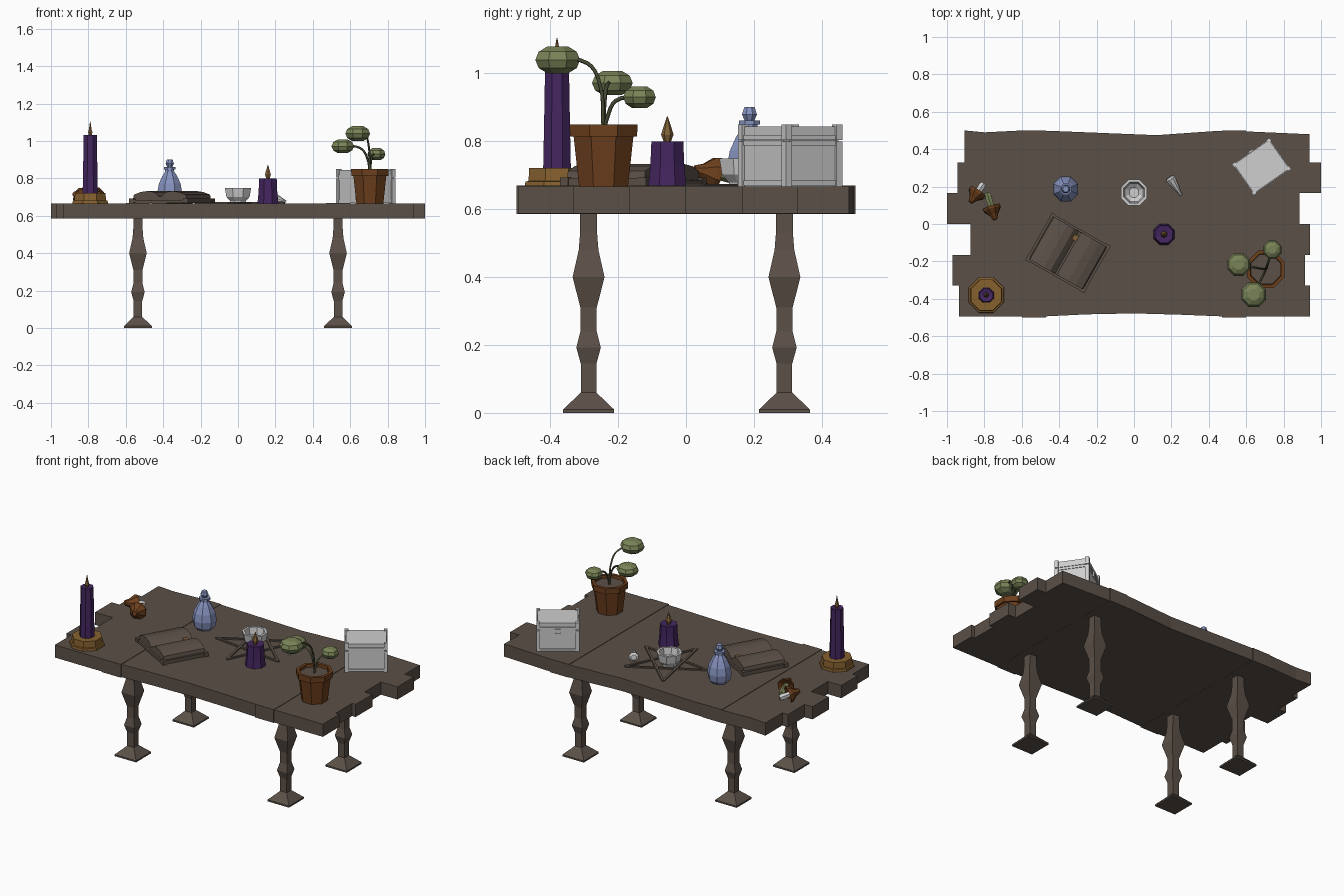
import bpy, bmesh, math
from mathutils import Vector, Matrix

if "Cube" in bpy.data.objects:
    bpy.data.objects.remove(bpy.data.objects["Cube"])

def material(name, rgb):
    m = bpy.data.materials.new(name)
    m.diffuse_color = (*rgb, 1)
    m.use_nodes = True
    m.node_tree.nodes["Principled BSDF"].inputs["Base Color"].default_value = m.diffuse_color
    return m

WOOD = material("brown wood", (0.105, 0.08, 0.064))
PURPLE = material("purple wax", (0.058, 0.019, 0.115))
GOLD = material("dull gold", (0.24, 0.12, 0.028))
CLAY = material("terracotta", (0.15, 0.05, 0.012))
GREEN = material("leaf green", (0.19, 0.23, 0.095))
STEM = material("dark stem green", (0.06, 0.07, 0.035))
BLUE = material("blue glass", (0.24, 0.29, 0.52))
WHITE = material("pale grey", (0.62, 0.62, 0.62))
FLAME = material("flame tan", (0.22, 0.12, 0.04))

T = 0.667  # height of the table surface

def finish(name, bm, mat, matrix=Matrix()):
    bmesh.ops.recalc_face_normals(bm, faces=bm.faces)
    me = bpy.data.meshes.new(name)
    bm.to_mesh(me)
    bm.free()
    me.materials.append(mat)
    ob = bpy.data.objects.new(name, me)
    ob.matrix_world = matrix
    bpy.context.collection.objects.link(ob)
    return ob

def lathe(name, profile, loc, mat, n=8, direction=(0, 0, 1)):
    """Stack of n-sided rings; profile holds (flat-to-flat radius, height)."""
    bm = bmesh.new()
    k = 1 / math.cos(math.pi / n)
    rings = [[bm.verts.new((r * k * math.cos((i + .5) * math.tau / n),
                            r * k * math.sin((i + .5) * math.tau / n), z))
              for i in range(n)] for r, z in profile]
    for a, b in zip(rings, rings[1:]):
        for i in range(n):
            j = (i + 1) % n
            bm.faces.new((a[i], a[j], b[j], b[i]))
    bm.faces.new(rings[0][::-1])
    bm.faces.new(rings[-1])
    d = Vector(direction)
    rot = Matrix() if d.x == d.y == 0 else d.to_track_quat('Z', 'Y').to_matrix().to_4x4()
    return finish(name, bm, mat, Matrix.Translation(loc) @ rot)

def prism(name, points, depth, mat, matrix=Matrix()):
    """Closed 2D outline pushed along z."""
    bm = bmesh.new()
    f = bm.faces.new([bm.verts.new((x, y, 0)) for x, y in points])
    ext = bmesh.ops.extrude_face_region(bm, geom=[f])['geom']
    bmesh.ops.translate(bm, vec=(0, 0, depth), verts=[v for v in ext if isinstance(v, bmesh.types.BMVert)])
    return finish(name, bm, mat, matrix)

def box(name, centre, size, mat, matrix=Matrix()):
    bm = bmesh.new()
    bmesh.ops.create_cube(bm, size=1)
    bmesh.ops.scale(bm, vec=size, verts=bm.verts)
    return finish(name, bm, mat, matrix @ Matrix.Translation(centre))

# Table top with ragged ends, six steps on each side
rows = [0.5, 0.33, 0.165, 0, -0.167, -0.33, -0.495]
left = [-0.905, -0.945, -1.0, -0.875, -0.97, -0.935]
right = [0.937, 1.0, 0.885, 0.94, 0.915, 0.94]
outline = []
for i, x in enumerate(left):
    outline += [(x, rows[i]), (x, rows[i + 1])]
outline += [(-0.5, -0.495), (-0.25, -0.483), (0, -0.478), (0.25, -0.485), (0.5, -0.495)]
for i in range(5, -1, -1):
    outline += [(right[i], rows[i + 1]), (right[i], rows[i] if i else 0.48)]
outline += [(0.6, 0.495), (0.45, 0.498), (0.12, 0.475), (-0.45, 0.498), (-0.6, 0.5), (-0.8, 0.49)]
prism("table_top", outline, T - 0.587, WOOD, Matrix.Translation((0, 0, 0.587)))
# Cross bands over the boards
for s in (-1, 1):
    box("cross_band", (s * 0.535, 0, 0.628), (0.13, 1.0, 0.084), WOOD)

# Four square turned legs
leg = [(0.075, 0), (0.075, 0.01), (0.027, 0.056), (0.023, 0.06), (0.023, 0.145), (0.036, 0.192), (0.024, 0.24),
       (0.024, 0.31), (0.047, 0.4), (0.029, 0.48), (0.025, 0.53), (0.025, 0.59)]
for x in (-0.535, 0.535):
    for y in (-0.287, 0.29):
        lathe("table_leg", leg, (x, y, 0), WOOD, 4)

# Candles
def flame(x, y, z, r):
    lathe("flame", [(r * .5, 0), (r, r * 1.6), (r * .6, r * 3), (.001, 0.078)], (x, y, z), FLAME, 6)
lathe("candle_dish", [(.095, 0), (.093, .014), (.084, .016), (.082, .055), (.045, .055)], (-.79, -.38, T), GOLD)
lathe("tall_candle", [(.041, 0), (.038, .15), (.035, .325), (.012, .318)], (-.79, -.38, T + .04), PURPLE)
flame(-.79, -.38, 1.027, .012)
lathe("short_candle", [(.056, 0), (.05, .06), (.047, .133), (.02, .128)], (.16, -.055, T), PURPLE)
flame(.16, -.055, .795, .016)

# Potted plant
px, py = .705, -.243
lathe("plant_pot", [(.072, 0), (.088, .147), (.099, .147), (.1, .183), (.082, .183), (.08, .155)], (px, py, T), CLAY)
lathe("pot_soil", [(.079, .15), (.079, .165)], (px, py, T), WOOD)
def stem(points, r, mat, name):
    cu = bpy.data.curves.new(name, 'CURVE')
    cu.dimensions = '3D'
    cu.bevel_depth = r
    cu.bevel_resolution = 0
    cu.resolution_u = 4
    sp = cu.splines.new('BEZIER')
    sp.bezier_points.add(len(points) - 1)
    for bp, p in zip(sp.bezier_points, points):
        bp.co = p
        bp.handle_left_type = bp.handle_right_type = 'AUTO'
    ob = bpy.data.objects.new(name, cu)
    cu.materials.append(mat)
    bpy.context.collection.objects.link(ob)
for x, y, z, r, h in [(.64, -.378, 1.04, .066, .04), (.56, -.217, .972, .06, .036), (.74, -.137, .93, .048, .032)]:
    lathe("leaf", [(r * .45, -h), (r * .85, -h * .6), (r, 0), (r * .85, h * .6), (r * .45, h)], (x, y, z), GREEN)
    mx, my = px + (x - px) * .35, py + (y - py) * .35
    stem([(px, py, .82), (px + (mx - px) * .3, py + (my - py) * .3, z - .06), (mx, my, z - .01), (x, y, z)],
         .006, STEM, "plant_stem")

# Chest with lid, corner posts, rails and latch
M = Matrix.Translation((.682, .307, T)) @ Matrix.Rotation(math.radians(35), 4, 'Z')
box("chest_body", (0, 0, .068), (.23, .188, .135), WHITE, M)
box("chest_lid", (0, 0, .156), (.23, .188, .042), WHITE, M)
for s in (-1, 1):
    for t in (-1, 1):
        box("chest_post", (s * .112, t * .091, .066), (.022, .022, .132), WHITE, M)
        box("lid_corner", (s * .112, t * .091, .16), (.022, .022, .046), WHITE, M)
    for z in (.01, .128, .145):
        box("chest_rail", (0, s * .094, z), (.21, .008, .014), WHITE, M)
        box("chest_side_rail", (s * .115, 0, z), (.008, .17, .014), WHITE, M)
box("chest_latch", (0, .099, .128), (.03, .012, .028), WHITE, M)

# Open book: cover and curved pages, extruded along the spine
B = Matrix.Translation((-.353, -.155, T)) @ Matrix.Rotation(math.radians(-29.5), 4, 'Z')
stand = Matrix.Rotation(math.pi / 2, 4, 'X')
def book_part(name, half, length):
    pts = [(-x, y) for x, y in half] + [(x, y) for x, y in half[::-1]]
    prism(name, pts, length, WOOD, B @ Matrix.Translation((0, length / 2, 0)) @ stand)
book_part("book_cover", [(.03, .0), (.178, .004), (.178, .02), (.03, .016)], .285)
book_part("book_pages", [(.02, .01), (.166, .018), (.16, .046), (.12, .06), (.075, .066), (.035, .06), (.006, .036)], .262)
for s in (-1, 1):
    box("cover_edge", (s * .173, 0, .014), (.013, .285, .022), WOOD, B)
    for t in (-1, 1):
        box("cover_corner", (s * .168, t * .132, .014), (.027, .027, .026), WOOD, B)
box("page_mark", (-.012 + .005, .09, .043), (.03, .03, .006), FLAME, B)

# Blue bottle with collar and stopper
lathe("bottle", [(.045, 0), (.06, .02), (.066, .06), (.058, .105), (.04, .145), (.024, .17), (.024, .182),
                 (.031, .182), (.031, .194), (.018, .194)], (-.365, .187, T), BLUE)
lathe("bottle_stopper", [(.012, .19), (.022, .212), (.015, .234)], (-.365, .187, T), BLUE)

# Mortar bowl and pestle
lathe("bowl", [(.04, 0), (.042, .012), (.062, .035), (.07, .083), (.056, .083), (.048, .04), (.025, .022)],
      (0, .168, T), WHITE)
lathe("pestle", [(.015, 0), (.027, .01), (.024, .025), (.01, .095), (.007, .115)],
      (.19, .25, T + .026), WHITE, 8, (.065, -.1, -.016))

# Two mushrooms lying on their sides
for base, tip, mat in [((-.805, .215, .69), (-.868, .125, .715), WHITE), ((-.785, .165, .69), (-.745, .035, .715), GREEN)]:
    a, b = Vector(base), Vector(tip)
    d, L = b - a, (b - a).length
    lathe("mushroom_stem", [(.014, 0), (.018, .02), (.013, L - .04)], a, mat, 6, d)
    lathe("mushroom_cap", [(.015, L - .045), (.048, L - .06), (.045, L - .045), (.022, L - .015), (.012, L + .012)],
          a, CLAY, 8, d)

# Five-pointed star of thin sticks around the bowl
tips = [Vector((.02 + .25 * math.cos(a), .155 + .25 * math.sin(a), T + .004))
        for a in (math.radians(-97 + 72 * i) for i in range(5))]
for i in range(5):
    p, q = tips[i], tips[(i + 2) % 5]
    ang = math.atan2(q.y - p.y, q.x - p.x)
    box("star_stick", (0, 0, 0), ((q - p).length, .014, .008), WOOD,
        Matrix.Translation((p + q) / 2) @ Matrix.Rotation(ang, 4, 'Z'))
